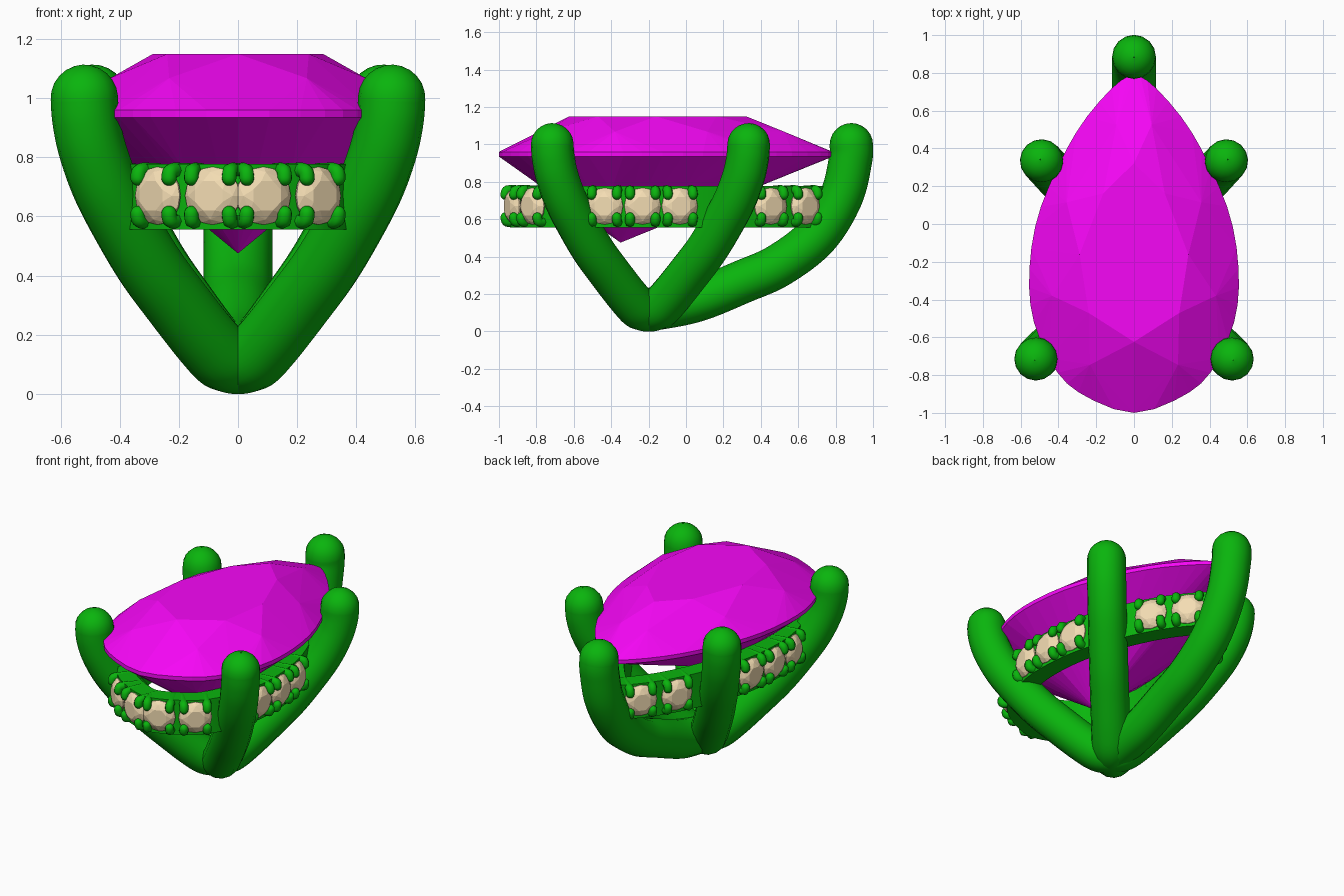
import bpy, bmesh, math
from mathutils import Vector

if "Cube" in bpy.data.objects:
    bpy.data.objects.remove(bpy.data.objects["Cube"])


def material(name, rgb):
    m = bpy.data.materials.new(name)
    m.diffuse_color = (*rgb, 1)
    m.use_nodes = True
    m.node_tree.nodes["Principled BSDF"].inputs["Base Color"].default_value = m.diffuse_color
    return m


METAL = material("green_metal", (0.003, 0.46, 0.004))
GEM = material("magenta_gem", (0.92, 0.002, 0.92))
PALE = material("pale_stone", (0.9, 0.72, 0.45))


def spline(pts, n, closed=False):
    """Smooth curve through the points, n samples per span."""
    pts = [Vector(p) for p in pts]
    c, out = len(pts), []
    get = (lambda i: pts[i % c]) if closed else (lambda i: pts[min(max(i, 0), c - 1)])
    for i in range(c if closed else c - 1):
        a, b, d, e = get(i - 1), get(i), get(i + 1), get(i + 2)
        for k in range(n):
            t = k / n
            out.append(0.5 * (2 * b + (d - a) * t + (2 * a - 5 * b + 4 * d - e) * t * t
                              + (3 * b - a - 3 * d + e) * t ** 3))
    return out if closed else out + [pts[-1]]


def outward(line):
    """Outward normals of a closed anticlockwise outline."""
    out = []
    for i in range(len(line)):
        t = (line[(i + 1) % len(line)] - line[i - 1]).normalized()
        out.append(Vector((t.y, -t.x)))
    return out


def mesh_object(name, bm, mat):
    me = bpy.data.meshes.new(name)
    bmesh.ops.recalc_face_normals(bm, faces=bm.faces)
    bm.to_mesh(me)
    bm.free()
    ob = bpy.data.objects.new(name, me)
    bpy.context.collection.objects.link(ob)
    me.materials.append(mat)
    return ob


def smooth(ob, angle):
    bpy.ops.object.select_all(action='DESELECT')
    ob.select_set(True)
    bpy.context.view_layer.objects.active = ob
    if ob.type == 'CURVE':
        bpy.ops.object.convert(target='MESH')
    bpy.ops.object.shade_smooth_by_angle(angle=math.radians(angle))


def tubes(name, paths, r, n, res):
    """Round rods with domed ends along the given paths."""
    cu = bpy.data.curves.new(name, 'CURVE')
    cu.dimensions, cu.bevel_depth, cu.bevel_resolution = '3D', r, res
    for path in paths:
        p = spline(path, n)
        t0, t1 = (p[0] - p[1]).normalized(), (p[-1] - p[-2]).normalized()
        cap = [math.radians(a) for a in (15, 30, 45, 60, 75, 89)]
        pts = ([(p[0] + t0 * r * math.sin(a), math.cos(a)) for a in reversed(cap)]
               + [(q, 1) for q in p]
               + [(p[-1] + t1 * r * math.sin(a), math.cos(a)) for a in cap])
        s = cu.splines.new('POLY')
        s.points.add(len(pts) - 1)
        for sp, (q, rad) in zip(s.points, pts):
            sp.co, sp.radius = (*q, 1), rad
    cu.materials.append(METAL)
    ob = bpy.data.objects.new(name, cu)
    bpy.context.collection.objects.link(ob)
    smooth(ob, 60)


def hull(bm, pts):
    """Faceted convex stone around the points."""
    vs = [bm.verts.new(p) for p in pts]
    bmesh.ops.convex_hull(bm, input=vs)
    bmesh.ops.delete(bm, geom=[v for v in bm.verts if not v.link_faces], context='VERTS')


# Pear outline, anticlockwise from the front; the band follows a slimmer copy
half = [(0, -1), (.27, -.905), (.42, -.765), (.53, -.52), (.555, -.27), (.515, .02),
        (.405, .3), (.27, .54), (.1, .735), (0, .785)]
outline = spline(half + [(-x, y) for x, y in half[-2:0:-1]], 8, True)
N = len(outline)
rail = [Vector((p.x * .925, p.y + .01)) for p in outline]
normals = outward(rail)


def ring(step, offset, scale, z, cy):
    c = Vector((0, cy))
    return [(*(c + (outline[i] - c) * scale), z) for i in range(offset, N, step)]


# Centre gem: table, crown, girdle, pavilion, culet
bm = bmesh.new()
hull(bm, ring(18, 0, .53, 1.15, -.2) + ring(18, 9, .79, 1.068, -.2)
     + ring(3, 0, 1, .96, -.2) + ring(3, 0, 1, .935, -.2)
     + ring(18, 9, .62, .755, -.35) + [(0, -.35, .475)])
mesh_object("centre_gem", bm, GEM)

# Five prongs rising from one foot
profile = [(0, .112), (.1, .125), (.22, .19), (.40, .31), (.57, .43), (.72, .56),
           (.86, .70), (.95, .83), (.99, .93), (1, 1.0)]
for label, x, y in (("front", .52, -.715), ("middle", .49, .335)):
    for side, s in (("left", -1), ("right", 1)):
        tubes(f"{label}_{side}_prong",
              [[(s * x * k, -.2 + (y + .2) * k, z) for k, z in profile]], .114, 6, 6)
tubes("back_prong", [[(0, y, z) for y, z in ((-.2, .116), (.05, .165), (.3, .265), (.5, .355),
      (.7, .51), (.83, .72), (.88, .92), (.884, .998))]], .116, 8, 6)

# Band under the gem, following the slimmer pear outline
bm = bmesh.new()
loops = []
for d, z in ((.05, .556), (.05, .777), (.16, .777), (.16, .556)):
    loop = []
    for p, n in zip(rail, normals):
        q = p - n * d
        if q.x * p.x <= 0:
            q.x = 0
        loop.append(bm.verts.new((q.x, q.y, z)))
    loops.append(loop)
for a in range(4):
    A, B = loops[a], loops[(a + 1) % 4]
    for i in range(N):
        j = (i + 1) % N
        bm.faces.new((A[i], A[j], B[j], B[i]))
smooth(mesh_object("band", bm, METAL), 35)

# Small round stones around the band, each held by four claws
ZC, R = .67, .098
spots = [(.105, -.97), (.297, -.85), (.5, -.44), (.5, -.23), (.48, -.025), (.29, .475), (.16, .67)]
fine = [(rail[i].lerp(rail[(i + 1) % N], k / 8),
         normals[i].lerp(normals[(i + 1) % N], k / 8)) for i in range(N) for k in range(8)]
bm = bmesh.new()
claws = []
for sx, sy in spots:
    for s in (-1, 1):
        target = Vector((sx * s, sy))
        p, n = min(fine, key=lambda f: (f[0] - target).length)
        n = n.normalized()
        P, O, T, U = (Vector((*p, ZC)), Vector((*n, 0)), Vector((-n.y, n.x, 0)), Vector((0, 0, 1)))

        def circle(count, r, depth, turn=0):
            return [P - O * depth + (T * math.cos(a) + U * math.sin(a)) * r
                    for a in (math.tau * (k + turn) / count for k in range(count))]
        stone = bmesh.new()
        hull(stone, circle(8, R * .55, .012, .5) + circle(8, R * .82, .026)
             + circle(16, R, .046) + circle(16, R, .052) + [P - O * .13])
        tmp = bpy.data.meshes.new("tmp")
        stone.to_mesh(tmp)
        stone.free()
        bm.from_mesh(tmp)
        bpy.data.meshes.remove(tmp)
        for side in (-1, 1):
            for up in (-1, 1):
                claws.append([P + T * side * .068 - O * d + U * up * h
                              for d, h in ((.14, .084), (.05, .086), (.03, .078), (.026, .06))])
mesh_object("band_stones", bm, PALE)
tubes("stone_claws", claws, .026, 3, 2)
